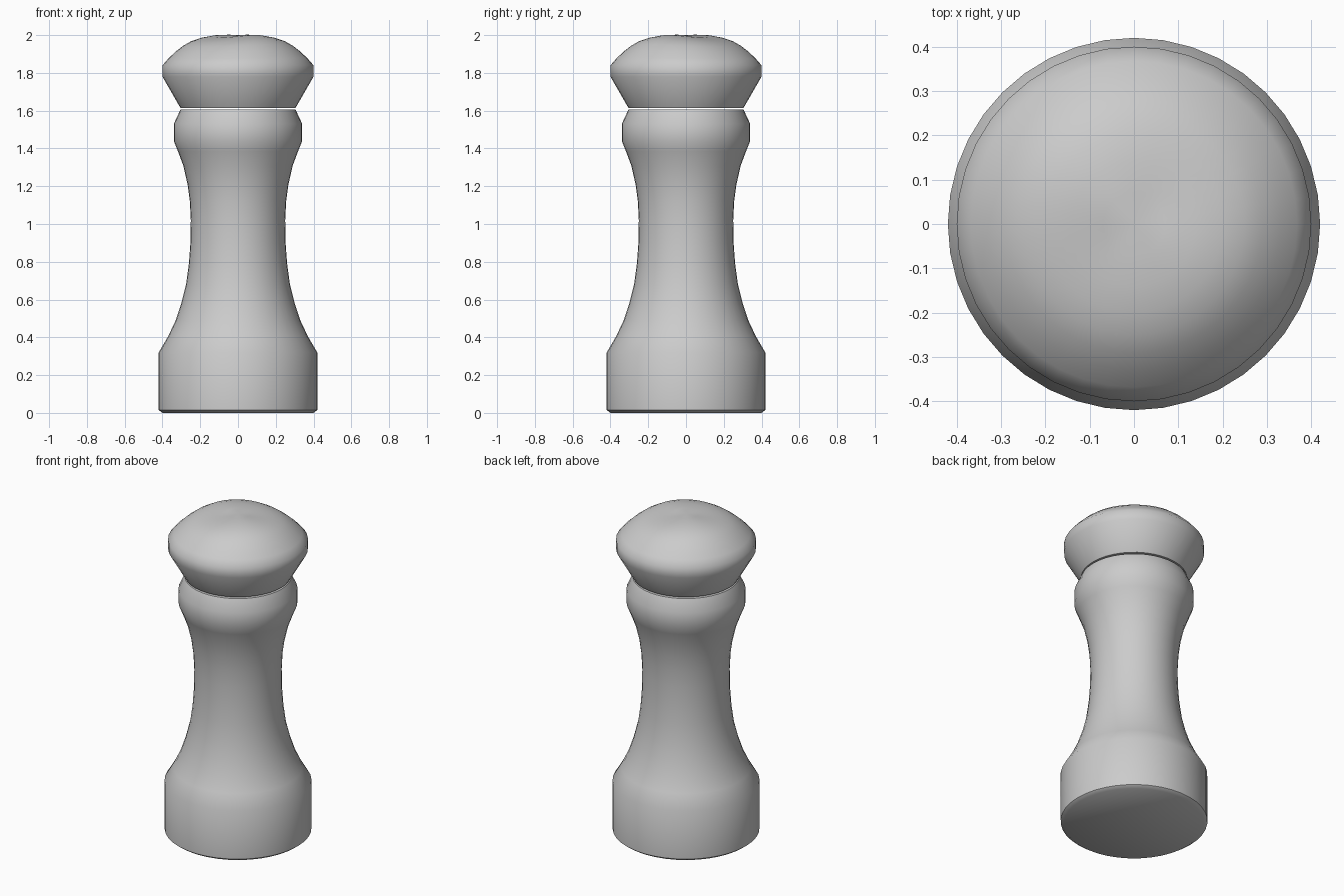
import bpy, bmesh, math

if "Cube" in bpy.data.objects:
    bpy.data.objects.remove(bpy.data.objects["Cube"])

SEGMENTS = 40


def lathe(name, profile, bend=None):
    """Spin a (radius, z) profile about z; zero-radius ends become poles."""
    bm = bmesh.new()
    rings = []
    for r, z in profile:
        if r == 0:
            rings.append([bm.verts.new((0, 0, z))])
            continue
        ring = []
        for i in range(SEGMENTS):
            a = 2 * math.pi * i / SEGMENTS
            dz = bend(r, z, a) if bend else 0
            ring.append(bm.verts.new((r * math.cos(a), r * math.sin(a), z + dz)))
        rings.append(ring)
    for lo, hi in zip(rings, rings[1:]):
        for i in range(SEGMENTS):
            j = (i + 1) % SEGMENTS
            if len(lo) == 1:
                bm.faces.new((lo[0], hi[j], hi[i]))
            elif len(hi) == 1:
                bm.faces.new((lo[i], lo[j], hi[0]))
            else:
                bm.faces.new((lo[i], lo[j], hi[j], hi[i]))
    bmesh.ops.recalc_face_normals(bm, faces=bm.faces)
    mesh = bpy.data.meshes.new(name)
    bm.to_mesh(mesh)
    bm.free()
    obj = bpy.data.objects.new(name, mesh)
    bpy.context.collection.objects.link(obj)
    bpy.ops.object.select_all(action='DESELECT')
    obj.select_set(True)
    bpy.context.view_layer.objects.active = obj
    bpy.ops.object.shade_smooth_by_angle(angle=math.radians(50))
    return obj


# Turned body: straight foot, waisted stem, collar
lathe("mill_body", [
    (0, 0), (0.40, 0.0), (0.42, 0.015), (0.42, 0.32), (0.37, 0.405),
    (0.33, 0.49), (0.30, 0.58), (0.275, 0.68), (0.26, 0.79), (0.252, 0.90),
    (0.25, 1.02), (0.255, 1.12), (0.267, 1.21), (0.29, 1.31), (0.318, 1.385),
    (0.34, 1.44), (0.34, 1.53), (0.305, 1.605), (0, 1.605)])


# Slightly uneven domed top of the turning head
def uneven_dome(r, z, a):
    if z < 1.85:
        return 0
    return -0.008 * math.sin(2 * a) * math.sin(math.pi * r / 0.4)


lathe("mill_head", [
    (0, 1.615), (0.305, 1.615), (0.40, 1.78), (0.40, 1.84), (0.368, 1.877),
    (0.33, 1.913), (0.29, 1.944), (0.25, 1.966), (0.20, 1.982),
    (0.14, 1.993), (0.07, 1.998), (0, 2.0)], uneven_dome)
